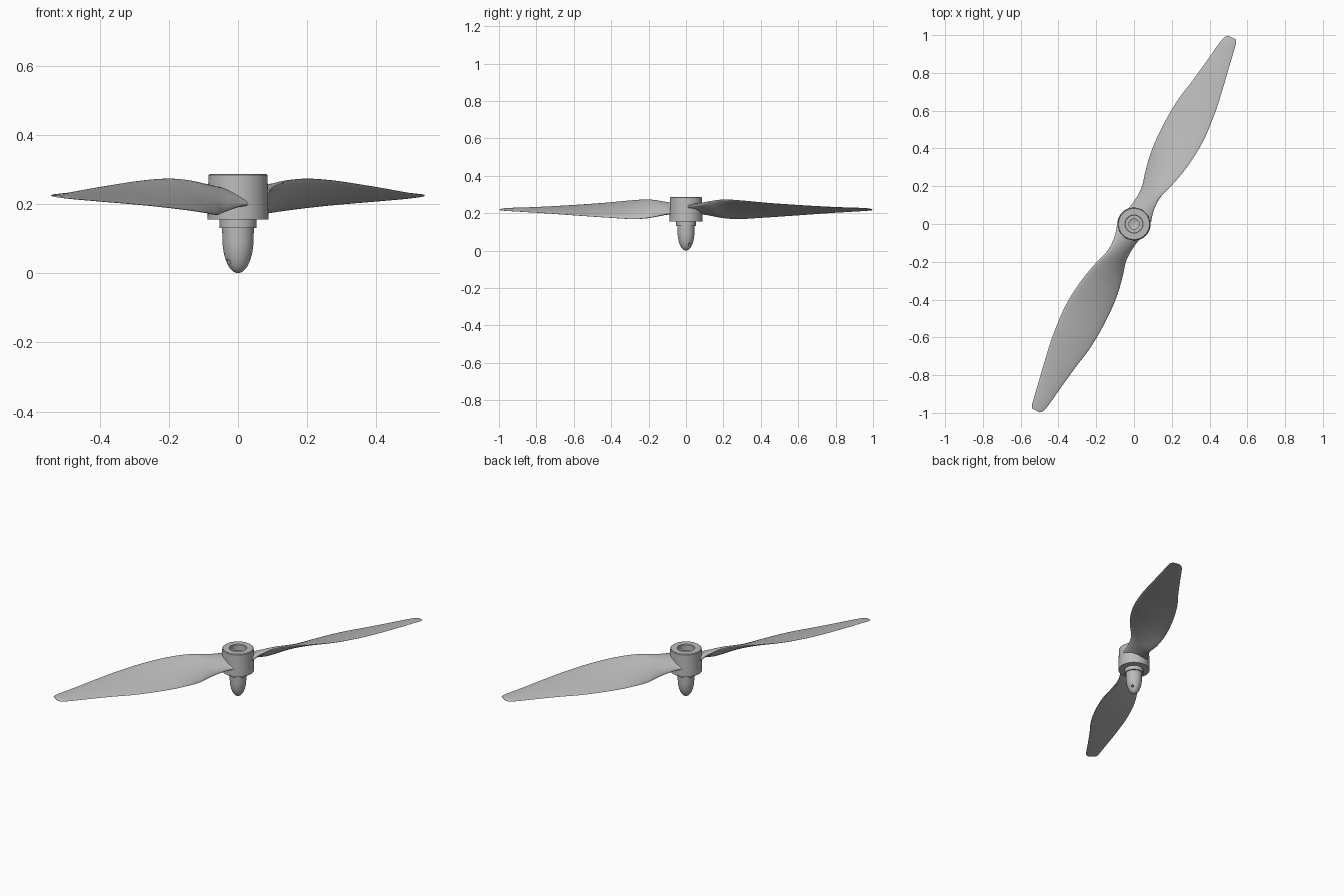
import bpy, bmesh, math
from mathutils import Vector, Matrix

cube = bpy.data.objects.get("Cube")
if cube:
    bpy.data.objects.remove(cube, do_unlink=True)

grey = bpy.data.materials.new("plain grey")
grey.use_nodes = True
colour = (0.5, 0.5, 0.5, 1)
grey.diffuse_color = colour
for node in grey.node_tree.nodes:
    if node.type == "BSDF_PRINCIPLED":
        node.inputs["Base Color"].default_value = colour
        node.inputs["Roughness"].default_value = 0.6


def smooth(obj, degrees=35):
    bpy.ops.object.select_all(action="DESELECT")
    obj.select_set(True)
    bpy.context.view_layer.objects.active = obj
    bpy.ops.object.shade_smooth_by_angle(angle=math.radians(degrees))


def loft(name, rings):
    """Skin a list of closed rings and cap both ends."""
    bm = bmesh.new()
    loops = [[bm.verts.new(p) for p in ring] for ring in rings]
    for a, b in zip(loops, loops[1:]):
        for i in range(len(a)):
            j = (i + 1) % len(a)
            bm.faces.new((a[i], a[j], b[j], b[i]))
    bm.faces.new(loops[0])
    bm.faces.new(loops[-1])
    bmesh.ops.remove_doubles(bm, verts=bm.verts, dist=1e-5)
    bmesh.ops.recalc_face_normals(bm, faces=bm.faces)
    mesh = bpy.data.meshes.new(name)
    bm.to_mesh(mesh)
    bm.free()
    obj = bpy.data.objects.new(name, mesh)
    bpy.context.collection.objects.link(obj)
    mesh.materials.append(grey)
    smooth(obj)
    return obj


def lathe(name, profile, sides=64):
    """Turn a (radius, height) profile around the z axis."""
    turn = [math.tau * i / sides for i in range(sides)]
    return loft(name, [[(max(r, 1e-7) * math.cos(a), max(r, 1e-7) * math.sin(a), z)
                        for a in turn] for r, z in profile])


def spline(keys, steps):
    """Catmull-Rom interpolation through rows of numbers."""
    rows = [Vector(k) for k in keys]
    rows = [rows[0] * 2 - rows[1]] + rows + [rows[-1] * 2 - rows[-2]]
    out = []
    for p, q, r, s in zip(rows, rows[1:], rows[2:], rows[3:]):
        # tangents weighted by the uneven station spacing
        span = r[0] - q[0]
        m = (r - p) * (span / (r[0] - p[0]))
        n = (s - q) * (span / (s[0] - q[0]))
        for i in range(steps):
            t = i / steps
            out.append(q * (2*t**3 - 3*t**2 + 1) + m * (t**3 - 2*t**2 + t)
                       + r * (3*t**2 - 2*t**3) + n * (t**3 - t**2))
    return out + [rows[-2]]


# Hub with a stepped bore, open at the top
lathe("hub", [(0, .155), (.088, .155), (.0855, .283), (.082, .287), (.048, .287),
              (.045, .284), (.045, .25), (.027, .25), (.027, .2), (0, .19)])

# Collar between hub and spinner
lathe("collar", [(0, .13), (.053, .13), (.053, .157), (0, .157)])

# Bullet shaped spinner with a cross hole near its nose
nose = [math.pi / 2 * (1 - i / 16) for i in range(17)]
spinner = lathe("spinner", [(.045 * math.cos(a), .1 - .1 * math.sin(a)) for a in nose]
                + [(.046, .132), (0, .132)])
bpy.ops.mesh.primitive_cylinder_add(vertices=24, radius=.007, depth=.2,
                                    location=(0, 0, .033),
                                    rotation=(0, math.pi / 2, math.radians(34)))
cutter = bpy.context.object
cutter.name = "pin_hole_cutter"
cutter.hide_render = True
cut = spinner.modifiers.new("pin hole", "BOOLEAN")
cut.object = cutter
cut.solver = "EXACT"
bpy.context.view_layer.objects.active = spinner
bpy.ops.object.modifier_apply(modifier=cut.name)
bpy.data.objects.remove(cutter, do_unlink=True)
smooth(spinner)

# Blade stations: distance, low edge, high edge, low height, high height, thickness
stations = [
    (.05, .066, -.076, .2, .236, .036),
    (.11, .054, -.06, .191, .25, .034),
    (.19, .052, -.059, .176, .265, .03),
    (.27, .073, -.083, .169, .272, .025),
    (.39, .096, -.11, .175, .267, .021),
    (.54, .103, -.124, .184, .255, .018),
    (.69, .095, -.115, .193, .245, .015),
    (.81, .074, -.097, .2, .238, .012),
    (.95, .053, -.07, .207, .231, .01),
    (1.07, .036, -.047, .213, .227, .008),
    (1.1, .027, -.04, .215, .225, .007),
    (1.115, .014, -.031, .217, .223, .005),
]


def blade(name, angle):
    place = Matrix.Rotation(angle, 3, "Z")
    rings = []
    for dist, low, high, z_low, z_high, thick in spline(stations, 6):
        a, b = Vector((dist, low, z_low)), Vector((dist, high, z_high))
        mid, half = (a + b) / 2, (b - a) / 2
        normal = half.cross(Vector((1, 0, 0))).normalized()
        if normal.z < 0:
            normal.negate()
        ring = []
        for i in range(32):
            t = math.tau * i / 32
            lift = thick * (.5 * math.sin(t) + .2 * math.sin(t) ** 2)
            ring.append(place @ (mid + half * math.cos(t) + normal * lift))
        rings.append(ring)
    obj = loft(name, rings)
    smooth(obj, 60)


# Two blades, half a turn apart
lean = math.radians(62.7)
blade("back_blade", lean)
blade("front_blade", lean + math.pi)
